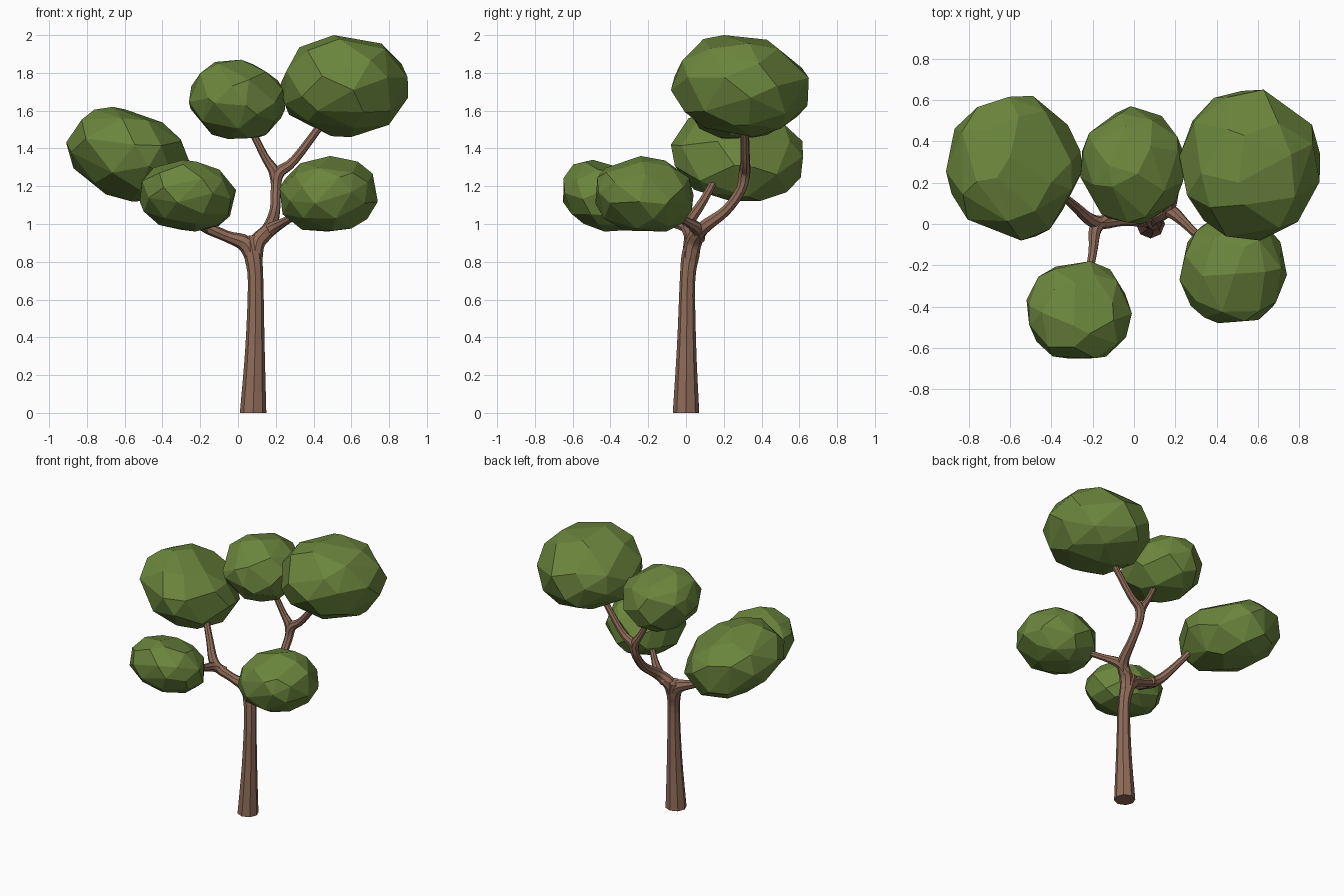
import bpy, bmesh, math, random
from mathutils import Vector

if "Cube" in bpy.data.objects:
    bpy.data.objects.remove(bpy.data.objects["Cube"])


def material(name, rgb):
    m = bpy.data.materials.new(name)
    m.diffuse_color = (*rgb, 1)
    m.use_nodes = True
    m.node_tree.nodes["Principled BSDF"].inputs["Base Color"].default_value = m.diffuse_color
    return m


LEAF = material("leaf green", (0.145, 0.235, 0.046))
BARK = material("bark brown", (0.28, 0.15, 0.1))


def finish(name, bm, mat):
    bmesh.ops.recalc_face_normals(bm, faces=bm.faces)
    me = bpy.data.meshes.new(name)
    bm.to_mesh(me)
    bm.free()
    me.materials.append(mat)
    ob = bpy.data.objects.new(name, me)
    bpy.context.collection.objects.link(ob)


def spline(pts, steps=4):
    """Catmull-Rom through (x, y, z, radius) points."""
    p = [Vector(q) for q in pts]
    p = [2 * p[0] - p[1]] + p + [2 * p[-1] - p[-2]]
    out = []
    for i in range(1, len(p) - 2):
        a, b, c, d = p[i - 1:i + 3]
        for s in range(steps):
            t = s / steps
            out.append(0.5 * (2 * b + (c - a) * t + (2 * a - 5 * b + 4 * c - d) * t * t
                              + (3 * b - a - 3 * c + d) * t ** 3))
    return out + [p[-2]]


def limb(name, pts, sides=8):
    """Faceted tapering tube along a smooth path."""
    path = spline(pts)
    pos = [q.to_3d() for q in path]
    bm = bmesh.new()
    rings = []
    tan = (pos[1] - pos[0]).normalized()
    if pos[0].z == 0:
        tan = Vector((0, 0, 1))          # flat foot on the ground
    u = tan.orthogonal().normalized()
    for i, q in enumerate(path):
        if i:
            new = (pos[min(i + 1, len(pos) - 1)] - pos[i - 1]).normalized()
            u = tan.rotation_difference(new) @ u
            tan = new
        v = tan.cross(u)
        rings.append([bm.verts.new(pos[i] + q[3] * (u * math.cos(a) + v * math.sin(a)))
                      for a in [2 * math.pi * k / sides for k in range(sides)]])
    for r, s in zip(rings, rings[1:]):
        for k in range(sides):
            j = (k + 1) % sides
            bm.faces.new((r[k], r[j], s[j], s[k]))
    bm.faces.new(rings[0])
    bm.faces.new(rings[-1])
    finish(name, bm, BARK)


def clump(name, lo, hi, up, flat, seed, n=40):
    """Faceted leaf clump: hull of a jittered flattened sphere, fitted to a box."""
    rnd = random.Random(seed)
    rot = Vector((0, 0, 1)).rotation_difference(Vector(up)).to_matrix()
    pts = []
    for i in range(n):
        z = 1 - 2 * (i + 0.5) / n
        a = i * 2.39996 + seed
        r = math.sqrt(1 - z * z)
        d = Vector((r * math.cos(a), r * math.sin(a), z))
        d += Vector([rnd.uniform(-0.16, 0.16) for _ in range(3)])
        d.normalize()
        # slightly boxy profile so that the clump looks full
        d.z = math.copysign(abs(d.z) ** 0.9, d.z) * flat
        pts.append(rot @ d)
    mn = [min(p[k] for p in pts) for k in range(3)]
    mx = [max(p[k] for p in pts) for k in range(3)]
    bm = bmesh.new()
    for p in pts:
        bm.verts.new([lo[k] + (p[k] - mn[k]) / (mx[k] - mn[k]) * (hi[k] - lo[k]) for k in range(3)])
    bmesh.ops.convex_hull(bm, input=bm.verts[:])
    loose = [v for v in bm.verts if not v.link_faces]
    bmesh.ops.delete(bm, geom=loose, context='VERTS')
    bmesh.ops.dissolve_limit(bm, angle_limit=math.radians(9), verts=bm.verts[:], edges=bm.edges[:])
    finish(name, bm, LEAF)


# Trunk
limb("trunk", [(0.08, 0, 0, 0.07), (0.09, 0.003, 0.35, 0.051), (0.093, 0.008, 0.7, 0.041),
               (0.078, 0.025, 0.84, 0.047), (0.06, 0.045, 0.93, 0.038)])
# Left side branches
limb("left_branch", [(0.085, 0.02, 0.8, 0.038), (0.04, 0.03, 0.895, 0.044), (-0.06, 0.02, 0.935, 0.03),
                     (-0.19, 0.01, 1.0, 0.033), (-0.29, 0.09, 1.12, 0.024), (-0.42, 0.2, 1.32, 0.018)])
limb("front_left_branch", [(-0.12, 0.03, 0.965, 0.028), (-0.185, -0.02, 0.995, 0.032),
                           (-0.2, -0.14, 1.03, 0.022), (-0.24, -0.36, 1.12, 0.018)])
# Right side branches
limb("right_branch", [(0.09, 0.02, 0.8, 0.038), (0.1, 0.04, 0.9, 0.044), (0.165, 0.085, 0.975, 0.038),
                      (0.195, 0.21, 1.07, 0.029), (0.2, 0.29, 1.18, 0.028), (0.215, 0.31, 1.27, 0.032),
                      (0.3, 0.315, 1.34, 0.024), (0.48, 0.31, 1.58, 0.02)])
limb("front_right_branch", [(0.12, 0.07, 0.92, 0.032), (0.18, 0.06, 0.975, 0.034),
                            (0.26, -0.01, 1.02, 0.022), (0.4, -0.15, 1.1, 0.018)])
limb("middle_branch", [(0.2, 0.3, 1.2, 0.024), (0.19, 0.31, 1.28, 0.029),
                       (0.14, 0.31, 1.36, 0.021), (0.04, 0.3, 1.56, 0.018)])
# Leaf clumps
clump("left_leaves", (-0.91, -0.08, 1.12), (-0.25, 0.62, 1.62), (0.36, 0.14, 0.92), 0.7, 3)
clump("front_left_leaves", (-0.52, -0.65, 0.96), (-0.01, -0.18, 1.34), (0.1, 0.28, 0.95), 0.66, 8)
clump("front_right_leaves", (0.22, -0.48, 0.96), (0.74, 0.04, 1.36), (-0.08, 0.08, 0.99), 0.74, 5)
clump("middle_leaves", (-0.26, 0.0, 1.45), (0.25, 0.57, 1.87), (0.12, 0.05, 0.99), 0.8, 11)
clump("right_leaves", (0.22, -0.08, 1.46), (0.9, 0.65, 2.0), (0.0, 0.15, 0.98), 0.76, 14)
